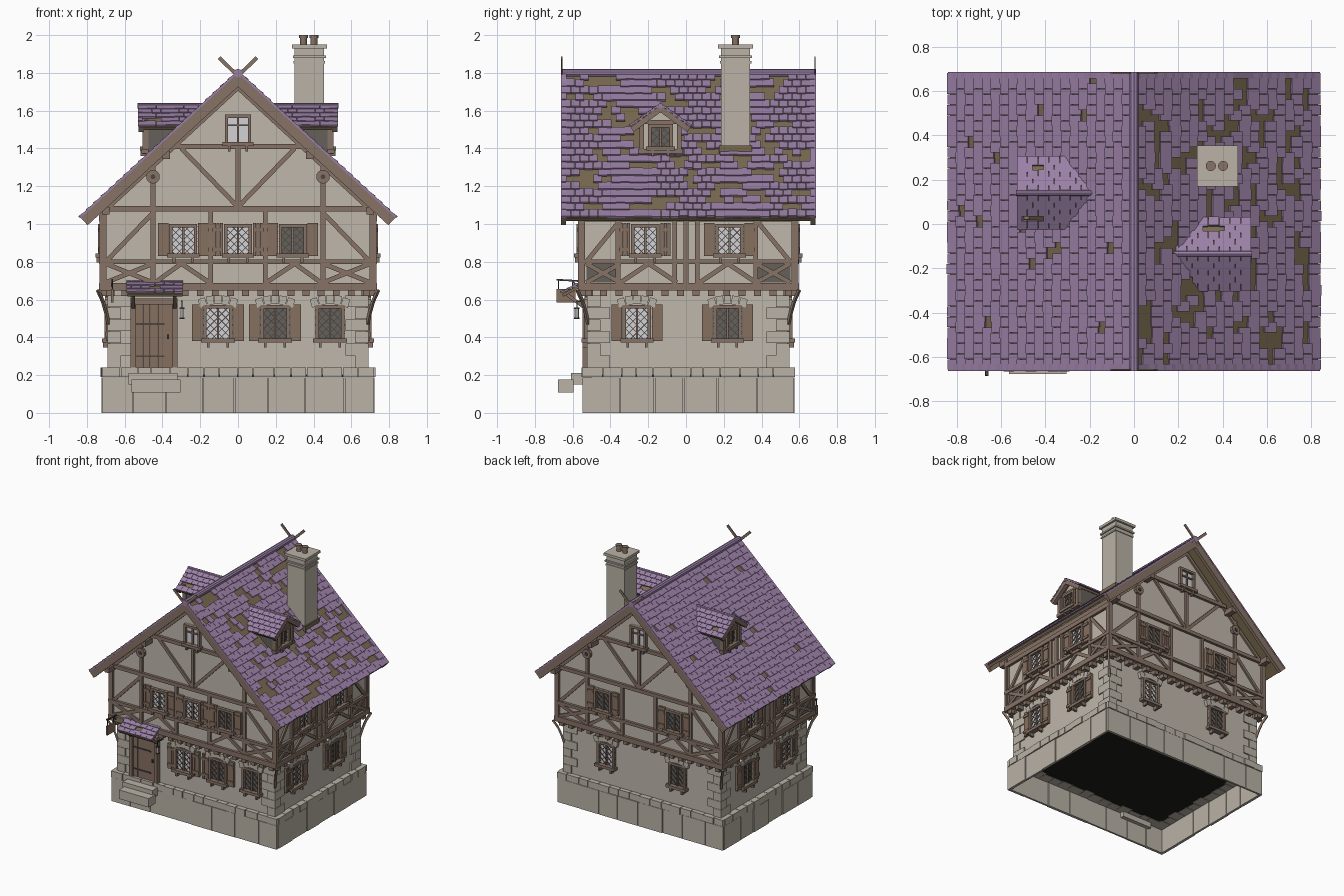
import bpy, bmesh, random
from math import atan2
from mathutils import Matrix, Vector

random.seed(4)
if bpy.data.objects.get("Cube"):
    bpy.data.objects.remove(bpy.data.objects["Cube"])

YC = 0.012                      # middle of the house in depth
WORLD = Matrix.Identity(4)
COLOURS = {"purple tile": "9A80A5", "roof boarding": "78694F", "timber": "867265",
           "plank wood": "867060", "plaster": "BFB7AB", "stone": "BAB2A6",
           "iron": "4A4643", "pale glass": "D2D2D5", "dark glass": "65605A",
           "shadow": "1E1D1B"}
PARTS = {}


def linear(h):
    vals = [int(h[i:i + 2], 16) / 255 for i in (0, 2, 4)]
    return [((v + 0.055) / 1.055) ** 2.4 for v in vals] + [1]


def make_material(name, h):
    m = bpy.data.materials.new(name)
    m.use_nodes = True
    m.diffuse_color = linear(h)
    bsdf = next(n for n in m.node_tree.nodes if n.type == 'BSDF_PRINCIPLED')
    bsdf.inputs["Base Color"].default_value = linear(h)
    bsdf.inputs["Roughness"].default_value = 0.8
    return m


MATS = {k: make_material(k, h) for k, h in COLOURS.items()}


def bm_of(part, colour):
    return PARTS.setdefault(part, (bmesh.new(), colour))[0]


def cube(p, m, centre, size, rot=WORLD):
    bmesh.ops.create_cube(bm_of(*p), size=1, matrix=m @ Matrix.Translation(centre) @ rot
                          @ Matrix.Diagonal((*size, 1)))


def box(p, m, u0, u1, n0, n1, z0, z1):
    cube(p, m, ((u0 + u1) / 2, (n0 + n1) / 2, (z0 + z1) / 2),
         (abs(u1 - u0), abs(n1 - n0), abs(z1 - z0)))


def beam(p, m, a, b, width=0.03, n0=-0.005, n1=0.016):
    """Straight timber lying in a wall plane."""
    du, dz = b[0] - a[0], b[1] - a[1]
    cube(p, m, ((a[0] + b[0]) / 2, (n0 + n1) / 2, (a[1] + b[1]) / 2),
         ((du * du + dz * dz) ** 0.5, n1 - n0, width), Matrix.Rotation(-atan2(dz, du), 4, 'Y'))


def rod(p, a, b, thick, segments=0):
    a, b = Vector(a), Vector(b)
    m = Matrix.Translation((a + b) / 2) @ (b - a).to_track_quat('Z', 'Y').to_matrix().to_4x4()
    if segments:
        bmesh.ops.create_cone(bm_of(*p), cap_ends=True, segments=segments, radius1=thick,
                              radius2=thick, depth=(b - a).length, matrix=m)
    else:
        cube(p, m, (0, 0, 0), (thick, thick, (b - a).length))


def columns(u, v, n, o):
    return Matrix([(u[i], v[i], n[i], o[i]) for i in range(3)] + [(0, 0, 0, 1)])


def wall(axis, s, d):
    """Wall frame: along the wall, outward, up."""
    if axis == 'y':
        return columns((1, 0, 0), (0, s, 0), (0, 0, 1), (0, YC + s * d, 0))
    return columns((0, 1, 0), (s, 0, 0), (0, 0, 1), (s * d, 0, 0))


def slope(eave, top, u):
    """Roof frame: along the eave, up the slope, outward."""
    up, u = Vector(top) - Vector(eave), Vector(u)
    n = u.cross(up).normalized()
    return columns(u, up.normalized(), n if n.z > 0 else -n, eave), up.length


TIMBER, PLANK = ("timber_frame", "timber"), ("shutters", "plank wood")
FRAME, LATTICE = ("window_frames", "timber"), ("window_lattice", "iron")
STONES, IRON = ("stone_trim", "stone"), ("ironwork", "iron")


def tiles(part, m, u0, u1, length, rows, cols, clusters, run):
    """Overlapping tiles with short stepped runs of missing ones."""
    holes = set()
    for i in range(clusters):
        r, c = 1 + (i * 7) % (rows - 1), random.randrange(cols)
        for _ in range(random.randint(1, run)):
            holes.add((r, c))
            if random.random() < 0.65:
                c += 1
            else:
                r += random.choice((-1, 1))
    pitch, w = length / rows, (u1 - u0) / cols
    tilt = Matrix.Rotation(-0.13, 4, 'X')
    for r in range(rows):
        for c in range(cols + r % 2):
            if (r, c) in holes:
                continue
            a = max(u0, u0 + (c - 0.5 * (r % 2)) * w)
            b = min(u1, u0 + (c + 1 - 0.5 * (r % 2)) * w)
            cube((part, "purple tile"), m, ((a + b) / 2, (r + 0.55) * pitch + random.uniform(-0.003, 0.003), 0.012),
                 (b - a - 0.0015, pitch * 1.2, 0.01), tilt)


def window(m, u, z0, z1, w=0.15, pale=True, shutters=True, arch=False, leading=True):
    h, a = z1 - z0, w / 2
    box(("pale_panes", "pale glass") if pale else ("dark_panes", "dark glass"), m, u - a, u + a, -0.01, 0.006, z0, z1)
    for s in (-1, 1):
        box(FRAME, m, u + s * a, u + s * (a - 0.018), 0, 0.026, z0, z1)
        box(FRAME, m, u + s * a * 0.75, u + s * (a * 0.75 - 0.014), 0, 0.035, z0 - 0.04, z0 - 0.01)
        # diagonal leading, trimmed to the pane
        for k in range(-3, 8 if leading else -3):
            c = k * 0.04
            lo, hi = max(-a, -c), min(a, h - c)
            if hi - lo > 0.01:
                beam(LATTICE, m, (u + s * lo, z0 + lo + c), (u + s * hi, z0 + hi + c), 0.004, 0.004, 0.01)
        if shutters:
            for i in range(3):
                e = u + s * (a + 0.005 + i * 0.0185)
                box(PLANK, m, e, e + s * 0.0175, 0, 0.018, z0 - 0.005, z1 + 0.005)
            for z in (z0 + 0.03, z1 - 0.03):
                box(PLANK, m, u + s * (a + 0.005), u + s * (a + 0.06), 0.018, 0.024, z - 0.01, z + 0.01)
    box(FRAME, m, u - 0.006, u + 0.006, 0, 0.018, z0, z1)
    if not leading:
        box(FRAME, m, u - a, u + a, 0, 0.016, z0 + 0.6 * h, z0 + 0.6 * h + 0.01)
    box(FRAME, m, u - a, u + a, 0, 0.026, z1 - 0.018, z1)
    box(FRAME, m, u - a - 0.012, u + a + 0.012, 0, 0.04, z0 - 0.012, z0 + 0.01)
    if arch:
        for i in range(-2, 3):
            cube(STONES, m, (u + i * 0.041, 0.01, z1 + 0.03 - 0.004 * i * i), (0.039, 0.03, 0.046),
                 Matrix.Rotation(i * 0.14, 4, 'Y'))


def course(m, u0, u1, n, z0, z1, n0, n1):
    cuts = [u0] + [u0 + (u1 - u0) * (i + random.uniform(-0.15, 0.15)) / n for i in range(1, n)] + [u1]
    for a, b in zip(cuts, cuts[1:]):
        box(("plinth_stones", "stone"), m, a + 0.002, b - 0.002, n0 * random.uniform(0.85, 1.1),
            n1 + random.uniform(-0.005, 0.002), z0, z1)


# Plinth ring, ground floor walls and corner stones
for s in (-1, 1):
    for axis, d, a, b, k in (('y', 0.56, -0.722, 0.722, 8), ('x', 0.722, YC - 0.54, YC + 0.54, 6)):
        m = wall(axis, s, d)
        course(m, a, b, k, 0, 0.187, -0.02, 0)
        course(m, a, b, 2 * k, 0.19, 0.24, -0.1, 0.004)
    for t in (-1, 1):
        for i in range(6):
            lx, ly = (0.12, 0.07) if i % 2 else (0.07, 0.12)
            x, y, z = s * 0.69, YC + t * 0.535, 0.241 + i * 0.064
            box(STONES, WORLD, x, x - s * lx, y, y - t * ly, z, z + 0.062)
        # curved corner brace below the jetty
        path = [(0.685, 0.53, 0.47), (0.698, 0.543, 0.53), (0.715, 0.56, 0.59), (0.742, 0.587, 0.65)]
        pts = [(s * x, YC + t * y, z) for x, y, z in path]
        for p, q in zip(pts, pts[1:]):
            rod(TIMBER, p, q, 0.015)
box(("ground_floor_wall", "plaster"), WORLD, -0.68, 0.68, YC - 0.525, YC + 0.525, 0.2, 0.66)
box(("floor_underside", "shadow"), WORLD, -0.67, 0.67, YC - 0.51, YC + 0.51, 0.192, 0.2)

# Upper floor with gables
bm = bm_of("upper_wall", "plaster")
outline = [(-0.715, 0.65), (0.715, 0.65), (0.715, 1.09), (0, 1.75), (-0.715, 1.09)]
face = bm.faces.new([bm.verts.new((x, YC - 0.565, z)) for x, z in outline])
new = bmesh.ops.extrude_face_region(bm, geom=[face])["geom"]
bmesh.ops.translate(bm, vec=(0, 1.13, 0), verts=[v for v in new if isinstance(v, bmesh.types.BMVert)])

# Gable timber framing, front and back
for s in (-1, 1):
    m = wall('y', s, 0.565)
    for half, z, w in ((0.735, 0.668, 0.04), (0.715, 0.8, 0.024), (0.7, 1.08, 0.028), (0.365, 1.41, 0.028)):
        beam(TIMBER, m, (-half, z), (half, z), w, n1=0.02)
    beam(TIMBER, m, (0, 1.08), (0, 1.41), 0.024)
    for t in (-1, 1):
        for x, z0, z1 in ((0.715, 0.65, 1.08), (0.45, 0.67, 1.33), (0.145, 0.67, 1.08)):
            beam(TIMBER, m, (t * x, z0), (t * x, z1), 0.036 if x > 0.7 else 0.024)
        for a, b in (((0.7, 0.8), (0.45, 1.06)), ((0, 1.09), (0.3, 1.4)), ((0.71, 1.067), (0, 1.722)),
                     ((0.7, 0.69), (0.45, 0.79)), ((0.7, 0.79), (0.45, 0.69)),
                     ((0.44, 0.69), (0.3, 0.79)), ((0.15, 0.69), (0.3, 0.79))):
            beam(TIMBER, m, (t * a[0], a[1]), (t * b[0], b[1]), 0.024, n1=0.013)
        y = YC + s * 0.565
        rod(TIMBER, (t * 0.45, y, 1.25), (t * 0.45, y + s * 0.024, 1.25), 0.037, 10)
        rod(IRON, (t * 0.45, y, 1.25), (t * 0.45, y + s * 0.03, 1.25), 0.013, 8)
        # crossed boards above the ridge
        beam(("ridge_finials", "timber"), wall('y', s, 0.67), (t * 0.1, 1.88), (-t * 0.03, 1.755), 0.02, -0.003, 0.004)
    window(m, 0, 1.425, 1.58, 0.14, shutters=False, leading=False)
    for i in range(18):
        x = -0.68 + i * 0.08
        box(("joist_ends", "timber"), m, x - 0.018, x + 0.018, -0.06, 0.01, 0.618, 0.65)

# Side timber framing
for s in (-1, 1):
    m = wall('x', s, 0.715)
    for z, w in ((0.668, 0.04), (0.8, 0.024), (1.03, 0.035)):
        beam(TIMBER, m, (YC - 0.58, z), (YC + 0.58, z), w, n1=0.02)
    for y in (-0.553, -0.36, -0.06, 0.0, 0.06, 0.37, 0.577):
        beam(TIMBER, m, (y, 0.65), (y, 1.04), 0.036 if abs(y) > 0.5 else 0.024)
    for t in (-1, 1):
        e, i = YC + t * 0.54, YC + t * 0.36
        box(("bare_panels", "dark glass"), m, e, i, 0, 0.004, 0.69, 0.79)
        for a, b in (((e, 0.8), (i, 1.02)), ((e, 0.69), (i, 0.79)), ((e, 0.79), (i, 0.69)),
                     ((i, 0.69), (YC + t * 0.21, 0.79)), ((YC + t * 0.06, 0.69), (YC + t * 0.21, 0.79))):
            beam(TIMBER, m, a, b, 0.024, n1=0.013)
    for i in range(14):
        y = YC - 0.53 + i * 0.0815
        box(("joist_ends", "timber"), m, y - 0.018, y + 0.018, -0.06, 0.01, 0.618, 0.65)
    # side windows
    for y, up in ((-0.216, True), (0.23, True), (-0.26, False), (0.22, False)):
        if up:
            window(m, y, 0.835, 1.0)
        else:
            window(wall('x', s, 0.68), y, 0.385, 0.57, pale=y < 0, arch=True)

# Front and back windows
for x in (-0.29, 0, 0.29):
    window(wall('y', -1, 0.565), x, 0.835, 1.0, 0.148, x < 0.2)
for x in (-0.106, 0.196, 0.487):
    window(wall('y', -1, 0.525), x, 0.385, 0.57, 0.155, x < 0, x < 0.4, True)
for x in (-0.31, 0.31):
    window(wall('y', 1, 0.565), x, 0.835, 1.0, pale=False)
    window(wall('y', 1, 0.525), x, 0.385, 0.57, pale=x > 0, shutters=False, arch=True)

# Main roof: boarding, tiles, barge boards, purlins, ridge
Y0, Y1 = YC - 0.67, YC + 0.67
BOARD = ("roof_boarding", "roof boarding")
for s in (-1, 1):
    m, L = slope((s * 0.828, 0, 1.028), (0, 0, 1.79), (0, 1, 0))
    box(BOARD, m, Y0, Y1, 0, L, -0.018, 0.004)
    tiles("roof_tiles", m, Y0, Y1, L, 21, 28, 80 if s > 0 else 15, 3 if s > 0 else 1)
    for y, t in ((Y0, 1), (Y1, -1)):
        box(("barge_boards", "timber"), m, y - t * 0.003, y + t * 0.022, 0, L, -0.047, 0.006)
        box(("verge_tiles", "purple tile"), m, y - t * 0.005, y + t * 0.025, 0, L, 0.006, 0.017)
    for x in (0.7, 0.38):
        z = 1.715 - 0.92 * x
        box(("purlins", "timber"), WORLD, s * x - 0.02, s * x + 0.02, Y0 + 0.02, Y1 - 0.02, z - 0.02, z + 0.02)
rod(("ridge_cap", "purple tile"), (0, Y0 - 0.005, 1.798), (0, Y1 + 0.005, 1.798), 0.023, 10)

# Dormers
for s, c in ((1, -0.135), (-1, 0.14)):
    box(("dormer_walls", "dark glass"), WORLD, s * 0.15, s * 0.48, c - 0.105, c + 0.105, 1.3, 1.535)
    m = columns((0, 1, 0), (s, 0, 0), (0, 0, 1), (s * 0.48, c, 0))
    bm = bm_of("dormer_gables", "plaster")
    corners = ((-0.105, 1.37), (0.105, 1.37), (0.105, 1.53), (0, 1.61), (-0.105, 1.53))
    bm.faces.new([bm.verts.new(m @ Vector((u, 0.002, z))) for u, z in corners])
    window(m, 0, 1.4, 1.53, 0.13, False, False)
    beam(TIMBER, m, (-0.12, 1.385), (0.12, 1.385), 0.024, n1=0.03)
    beam(TIMBER, m, (-0.12, 1.54), (0.12, 1.54), 0.02)
    for t in (-1, 1):
        beam(TIMBER, m, (t * 0.1, 1.37), (t * 0.1, 1.53), 0.024, n1=0.025)
        beam(("barge_boards", "timber"), m, (t * 0.15, 1.5), (0, 1.61), 0.03, 0.02, 0.048)
        ms, L = slope((0, c + t * 0.155, 1.51), (0, c, 1.62), (s, 0, 0))
        box(BOARD, ms, 0.19, 0.525, 0, L, -0.014, 0.004)
        tiles("dormer_tiles", ms, 0.19, 0.53, L, 5, 7, 1, 2)
    rod(("ridge_cap", "purple tile"), (s * 0.18, c, 1.626), (s * 0.532, c, 1.626), 0.014, 8)

# Chimney
CHIMNEY = ("chimney", "stone")
box(CHIMNEY, WORLD, 0.3, 0.455, 0.185, 0.34, 1.3, 1.93)
box(("chimney_flashing", "roof boarding"), WORLD, 0.29, 0.466, 0.174, 0.35, 1.3, 1.415)
for z, e, h in ((1.85, 0.006, 0.012), (1.88, 0.01, 0.012), (1.93, 0.015, 0.02)):
    box(CHIMNEY, WORLD, 0.3 - e, 0.455 + e, 0.185 - e, 0.34 + e, z, z + h)
for x in (0.347, 0.402):
    rod(("chimney_pots", "timber"), (x, 0.262, 1.94), (x, 0.262, 1.99), 0.018, 12)
    rod(("chimney_pots", "timber"), (x, 0.262, 1.985), (x, 0.262, 2.0), 0.023, 12)

# Door, steps and porch roof
m = wall('y', -1, 0.525)
for i in range(5):
    box(("door", "plank wood"), m, -0.543 + i * 0.04, -0.505 + i * 0.04, 0, 0.016, 0.24, 0.575)
for x in (-0.555, -0.335):
    box(("door_frame", "timber"), m, x - 0.014, x + 0.014, 0, 0.035, 0.24, 0.6)
    rod(("porch_struts", "timber"), (x, -0.515, 0.54), (x, -0.63, 0.627), 0.018)
box(("door_frame", "timber"), m, -0.57, -0.32, 0, 0.04, 0.575, 0.605)
for z in (0.3, 0.47):
    box(IRON, m, -0.54, -0.39, 0.016, 0.021, z - 0.005, z + 0.005)
box(IRON, m, -0.375, -0.365, 0.016, 0.03, 0.39, 0.415)
box(("steps", "stone"), WORLD, -0.58, -0.32, -0.61, -0.5, 0.15, 0.212)
box(("steps", "stone"), WORLD, -0.565, -0.305, -0.677, -0.595, 0.108, 0.178)
m, L = slope((0, -0.655, 0.626), (0, -0.52, 0.698), (1, 0, 0))
box(BOARD, m, -0.585, -0.295, 0, L, -0.012, 0.004)
tiles("porch_tiles", m, -0.59, -0.29, L, 4, 6, 1, 1)

# Hanging sign and lantern
box(("sign_board", "plank wood"), WORLD, -0.672, -0.658, -0.686, -0.585, 0.585, 0.655)
rod(IRON, (-0.665, -0.51, 0.695), (-0.665, -0.685, 0.705), 0.009)
rod(IRON, (-0.665, -0.515, 0.62), (-0.665, -0.6, 0.695), 0.008)
for y in (-0.675, -0.6):
    rod(IRON, (-0.665, y, 0.65), (-0.665, y, 0.702), 0.005)
rod(IRON, (-0.297, -0.51, 0.59), (-0.297, -0.58, 0.59), 0.008)
rod(IRON, (-0.297, -0.578, 0.55), (-0.297, -0.578, 0.59), 0.006)
rod(("lantern", "pale glass"), (-0.297, -0.578, 0.505), (-0.297, -0.578, 0.552), 0.011, 6)
for z in (0.502, 0.553):
    rod(IRON, (-0.297, -0.578, z - 0.004), (-0.297, -0.578, z + 0.004), 0.015, 6)

# Turn every collected part into an object
for name, (bm, colour) in PARTS.items():
    if name != "dormer_gables":
        bmesh.ops.recalc_face_normals(bm, faces=bm.faces[:])
    me = bpy.data.meshes.new(name)
    bm.to_mesh(me)
    bm.free()
    me.materials.append(MATS[colour])
    ob = bpy.data.objects.new(name, me)
    bpy.context.collection.objects.link(ob)
